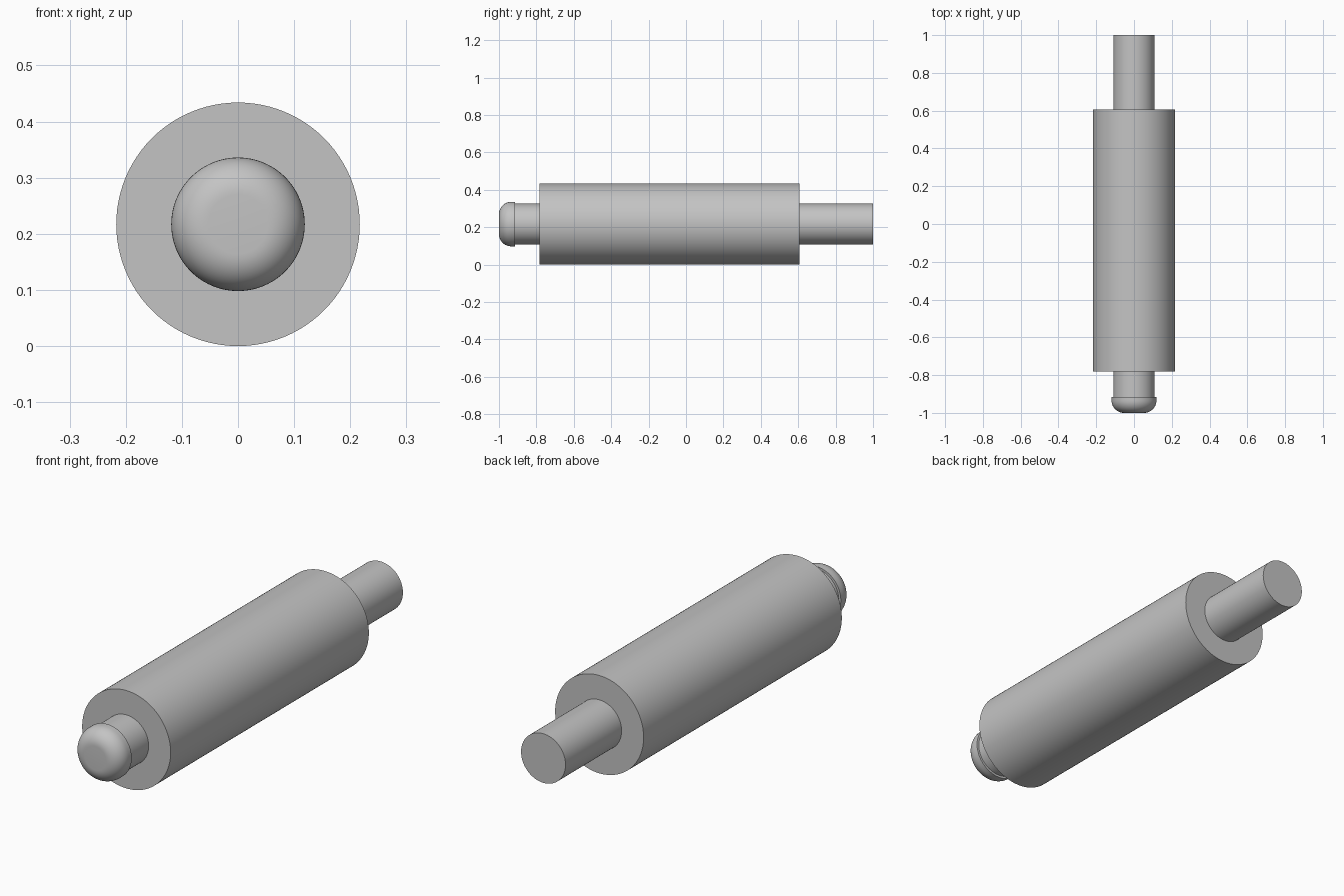
import bpy, bmesh, math
from mathutils import Matrix

if "Cube" in bpy.data.objects:
    bpy.data.objects.remove(bpy.data.objects["Cube"], do_unlink=True)

SIDES = 96
AXIS_Z = 0.217

# Single grey metal
metal = bpy.data.materials.new("grey_metal")
metal.use_nodes = True
colour = (0.55, 0.55, 0.55, 1)
metal.diffuse_color = colour
metal.node_tree.nodes["Principled BSDF"].inputs["Base Color"].default_value = colour


def turned_part(name, profile):
    """Revolve (radius, y) points around the long axis and close both ends."""
    bm = bmesh.new()
    rings = []
    for radius, y in profile:
        ring = bmesh.ops.create_circle(
            bm, segments=SIDES, radius=radius,
            matrix=Matrix.Translation((0, y, AXIS_Z)) @ Matrix.Rotation(math.pi / 2, 4, "X"))
        rings.append(ring["verts"])
    for a, b in zip(rings, rings[1:]):
        for i in range(SIDES):
            j = (i + 1) % SIDES
            bm.faces.new((a[i], a[j], b[j], b[i]))
    bm.faces.new(rings[0])
    bm.faces.new(rings[-1])
    bmesh.ops.recalc_face_normals(bm, faces=bm.faces)
    mesh = bpy.data.meshes.new(name)
    bm.to_mesh(mesh)
    bm.free()
    mesh.materials.append(metal)
    obj = bpy.data.objects.new(name, mesh)
    bpy.context.collection.objects.link(obj)
    bpy.ops.object.select_all(action="DESELECT")
    obj.select_set(True)
    bpy.context.view_layer.objects.active = obj
    bpy.ops.object.shade_smooth_by_angle(angle=math.radians(30))
    return obj


# Main barrel and the two rod ends
turned_part("barrel", [(0.217, -0.782), (0.217, 0.607)])
turned_part("front_rod", [(0.109, -0.915), (0.109, -0.782)])
turned_part("rear_rod", [(0.109, 0.607), (0.109, 1.0)])

# Button cap with a rounded front edge
CAP_R, FILLET, STEPS = 0.119, 0.066, 12
cap = [(CAP_R, -0.915)]
for k in range(STEPS + 1):
    t = math.pi / 2 * k / STEPS
    cap.append((CAP_R - FILLET + FILLET * math.cos(t), -1 + FILLET - FILLET * math.sin(t)))
turned_part("button_cap", cap)
